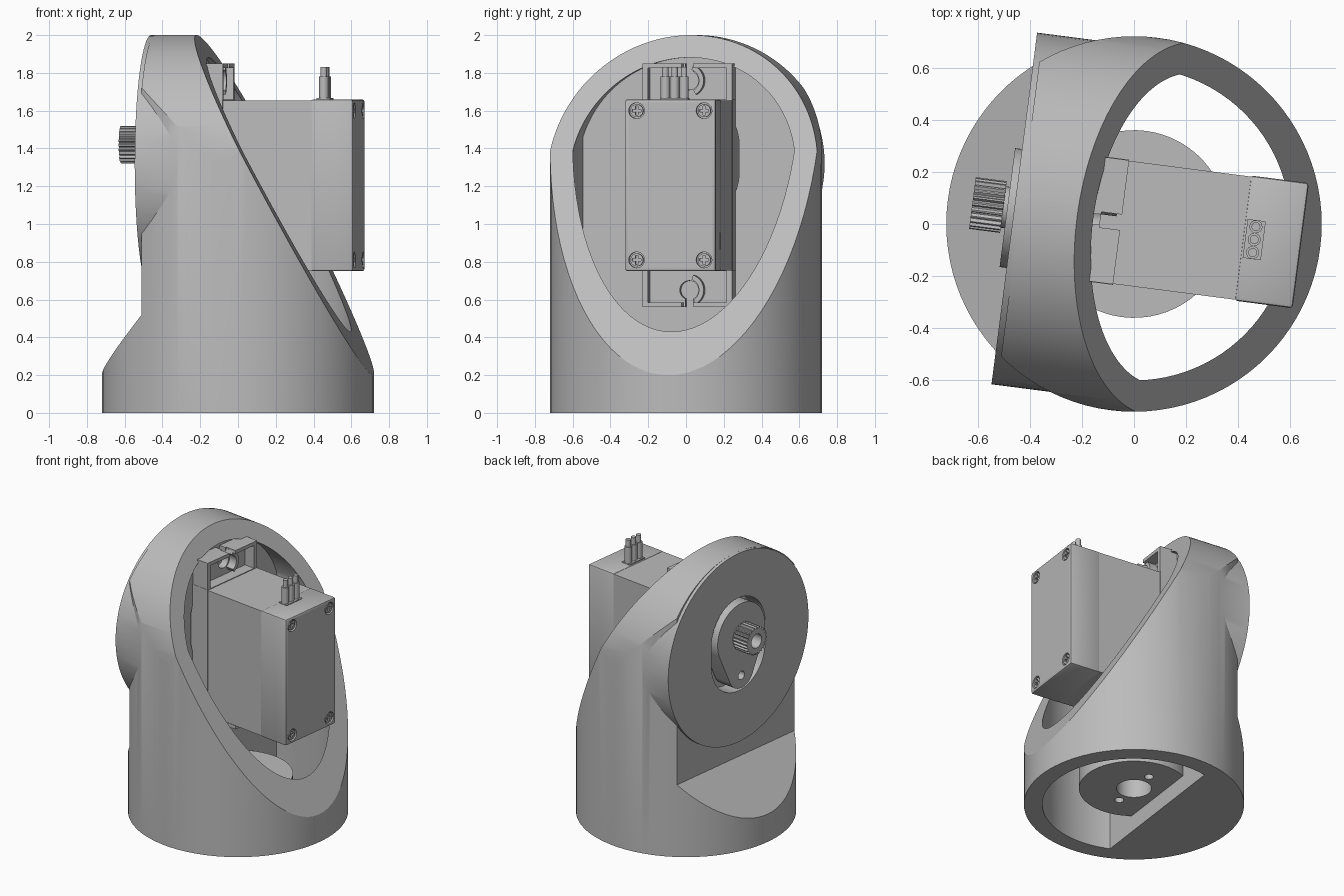
import bpy, bmesh, math
from mathutils import Matrix

cube = bpy.data.objects.get("Cube")
if cube:
    bpy.data.objects.remove(cube)

TURN = Matrix.Rotation(math.radians(-7.4), 4, 'Z')   # whole assembly is twisted a little

grey = bpy.data.materials.new("plain grey")
grey.use_nodes = True
COLOUR = (0.5, 0.5, 0.5, 1)
grey.diffuse_color = COLOUR
grey.node_tree.nodes["Principled BSDF"].inputs["Base Color"].default_value = COLOUR


def arc(cx, cy, r, a0=0, a1=360, n=64):
    """Points on an arc; a full circle omits the repeated end point."""
    full = abs(a1 - a0) == 360
    count = n if full else n + 1
    angles = [math.radians(a0 + (a1 - a0) * i / n) for i in range(count)]
    return [(cx + r * math.cos(a), cy + r * math.sin(a)) for a in angles]


def rect(a0, a1, b0, b1):
    return [(a0, b0), (a1, b0), (a1, b1), (a0, b1)]


def prism(name, pts, lo, hi, axis, bevel=0):
    """Extrude a profile along an axis: x uses (y,z), y uses (x,z), z uses (x,y)."""
    place = {'x': lambda a, b, h: (h, a, b),
             'y': lambda a, b, h: (a, h, b),
             'z': lambda a, b, h: (a, b, h)}[axis]
    bm = bmesh.new()
    low = [bm.verts.new(place(a, b, lo)) for a, b in pts]
    high = [bm.verts.new(place(a, b, hi)) for a, b in pts]
    bm.faces.new(low)
    bm.faces.new(high)
    for i in range(len(pts)):
        j = (i + 1) % len(pts)
        bm.faces.new((low[i], low[j], high[j], high[i]))
    bmesh.ops.recalc_face_normals(bm, faces=bm.faces)
    if bevel:
        bmesh.ops.bevel(bm, geom=bm.edges[:], offset=bevel, segments=2,
                        affect='EDGES', profile=0.5)
    mesh = bpy.data.meshes.new(name)
    bm.to_mesh(mesh)
    bm.free()
    mesh.materials.append(grey)
    obj = bpy.data.objects.new(name, mesh)
    bpy.context.collection.objects.link(obj)
    obj.matrix_world = TURN
    return obj


def combine(obj, other, how='DIFFERENCE'):
    """Apply a boolean and drop the helper."""
    mod = obj.modifiers.new(how, 'BOOLEAN')
    mod.operation, mod.object, mod.solver = how, other, 'EXACT'
    bpy.context.view_layer.objects.active = obj
    bpy.ops.object.modifier_apply(modifier=mod.name)
    bpy.data.objects.remove(other)
    return obj


def arch(r, zc):
    """Round-topped profile in y and z."""
    return arc(0, zc, r, 0, 180) + [(-r, -1), (r, -1)]


def stadium(r, low, high):
    return arc(0, high, r, 0, 180, 32) + arc(0, low, r, 180, 360, 32)


# Housing shell: upright tube with rounded top, flat back and round mounting disc
housing = prism("housing", arc(0, 0, 0.72, n=96), 0, 2.1, 'z')
combine(housing, prism("arch", arch(0.721, 1.279), -1, 1, 'x'), 'INTERSECT')
back_cut = [(-0.79, 0.12), (-0.44, 0.52), (-0.44, 2.5), (-1, 2.5), (-1, 0.12)]
combine(housing, prism("back_cut", back_cut, -1, 1, 'y'))
combine(housing, prism("disc", arc(0, 1.32, 0.68, n=96), -0.463, -0.22, 'x'), 'UNION')
slant = [(0.814, 0.02), (-0.314, 2.18), (2, 2.18), (2, 0.02)]
combine(housing, prism("slant_cut", slant, -1, 1, 'y'))

# Hollow inside, ending at the flat mounting wall
cavity = prism("cavity", arc(0, 0, 0.6, n=96), -0.1, 2.2, 'z')
combine(cavity, prism("cavity_arch", arch(0.601, 1.28), -0.18, 1, 'x'), 'INTERSECT')
combine(housing, cavity)
combine(housing, prism("shaft_window", stadium(0.26, 1.27, 1.42), -1, -0.1, 'x'))

# Bearing platform near the bottom
platform = prism("platform", arc(0, 0, 0.36), 0.12, 0.27, 'z')
combine(platform, prism("chord", rect(-1, -0.19, -1, 1), 0, 1, 'z'))
for y, r in ((0, 0.115), (-0.18, 0.03), (0.18, 0.03)):
    combine(platform, prism("hole", arc(0, y, r, n=32), 0, 1, 'z'))

# Motor case in three slabs with thin seams
case_bottom = prism("case_bottom", rect(-0.242, 0.242, 0.75, 1.66), 0.42, 0.645, 'x', 0.012)
case_middle = prism("case_middle", rect(-0.238, 0.238, 0.755, 1.655), -0.06, 0.43, 'x')
case_top = prism("case_top", rect(-0.242, 0.242, 0.75, 1.66), -0.34, -0.05, 'x')

# Recessed case screws with crossed slots
for i, (y, z) in enumerate((y, z) for y in (-0.18, 0.18) for z in (0.81, 1.6)):
    combine(case_bottom, prism("bore", arc(y, z, 0.042, n=24), 0.62, 0.7, 'x'))
    screw = prism(f"case_screw_{i + 1}", arc(y, z, 0.034, n=24), 0.6, 0.64, 'x')
    for a, b in ((0.024, 0.007), (0.007, 0.024)):
        combine(screw, prism("slot", rect(y - a, y + a, z - b, z + b), 0.625, 0.7, 'x'))

# Mounting flange with open screw slots, side ribs and collars
flange = prism("flange", rect(-0.24, 0.24, 0.56, 1.85), -0.18, -0.13, 'x')
for label, s in (("lower", -1), ("upper", 1)):
    hole_z = 1.205 + s * 0.555
    tip, root = 1.205 + s * 0.645, 1.205 + s * 0.45
    combine(flange, prism("hole", arc(0, hole_z, 0.05, n=24), -0.3, 0, 'x'))
    end = sorted((hole_z, tip + s * 0.1))
    combine(flange, prism("slot", rect(-0.02, 0.02, *end), -0.3, 0, 'x'))
    span = sorted((root, tip))
    for side, y in (("right", -0.225), ("left", 0.225)):
        prism(f"{label}_{side}_rib", rect(y - 0.015, y + 0.015, *span), -0.14, -0.05, 'x')
    edge = sorted((tip, tip - s * 0.025))
    for side, y0, y1 in (("right", -0.22, -0.03), ("left", 0.03, 0.22)):
        prism(f"{label}_{side}_lip", rect(y0, y1, *edge), -0.14, -0.05, 'x')
    collar = arc(0, hole_z, 0.085, -60, 70, 20) + arc(0, hole_z, 0.06, 70, -60, 20)
    prism(f"{label}_collar", collar, -0.14, -0.07, 'x')

# Gearbox boss with small screw hole, and the toothed output shaft
boss_outline = arc(0, 1.42, 0.23, -20, 200, 40) + arc(0, 1.16, 0.12, 200, 340, 24)
gear_boss = prism("gear_boss", boss_outline, -0.36, -0.49, 'x')
combine(gear_boss, prism("hole", arc(0, 1.13, 0.03, n=24), -0.6, -0.42, 'x'))
prism("shaft_collar", arc(0, 1.42, 0.08, n=32), -0.52, -0.48, 'x')
teeth = 24
gear_outline = [arc(0, 1.42, 0.1 if i % 4 < 2 else 0.088, n=teeth * 4)[i]
                for i in range(teeth * 4)]
gear = prism("output_gear", gear_outline, -0.625, -0.505, 'x')
combine(gear, prism("bore", arc(0, 1.42, 0.05, n=24), -0.7, -0.53, 'x'))

# Cable socket and three wire ends
prism("cable_socket", rect(0.43, 0.5, -0.075, 0.075), 1.64, 1.666, 'z')
for i in range(3):
    y = (i - 1) * 0.05
    prism(f"wire_sleeve_{i + 1}", arc(0.465, y, 0.025, n=16), 1.65, 1.78, 'z')
    prism(f"wire_tip_{i + 1}", arc(0.465, y, 0.017, n=16), 1.78, 1.83, 'z')

# Smooth the round walls, keep the edges crisp
bpy.ops.object.select_all(action='DESELECT')
for obj in bpy.context.collection.objects:
    if obj.type == 'MESH' and grey.name in obj.data.materials:
        obj.select_set(True)
        bpy.context.view_layer.objects.active = obj
bpy.ops.object.shade_smooth_by_angle(angle=math.radians(25))
